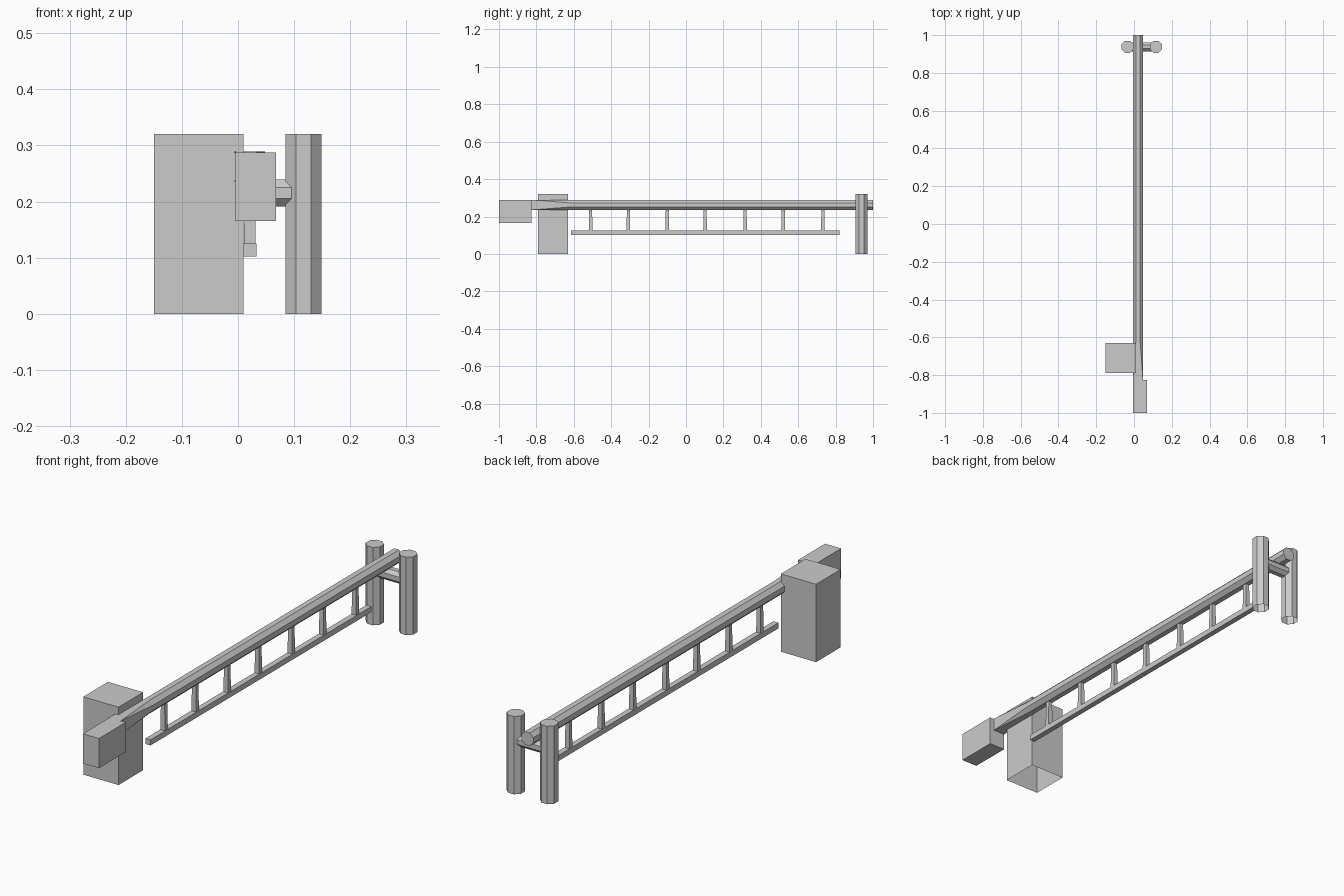
import bpy, bmesh, math

if "Cube" in bpy.data.objects:
    bpy.data.objects.remove(bpy.data.objects["Cube"])

T = math.tan(math.pi / 8)


def finish(name, bm):
    bmesh.ops.remove_doubles(bm, verts=bm.verts, dist=1e-5)
    bmesh.ops.recalc_face_normals(bm, faces=bm.faces)
    me = bpy.data.meshes.new(name)
    bm.to_mesh(me)
    bm.free()
    ob = bpy.data.objects.new(name, me)
    bpy.context.collection.objects.link(ob)
    return ob


def loft(name, loops, cap_start=True, cap_end=True):
    """Skin a series of matching point loops, optionally capped."""
    bm = bmesh.new()
    rings = [[bm.verts.new(p) for p in loop] for loop in loops]
    n = len(rings[0])
    # caps are made from their own points so that merged corners stay clean
    for a, b in zip(rings, rings[1:]):
        for i in range(n):
            j = (i + 1) % n
            bm.faces.new((a[i], a[j], b[j], b[i]))
    if cap_start:
        bm.faces.new(rings[0][::-1])
    if cap_end:
        bm.faces.new(rings[-1])
    return finish(name, bm)


def octagon(r, corner=T):
    """Flat-sided octagon; corner=1 collapses it to a square."""
    c = r * corner
    return [(r, -c), (r, c), (c, r), (-c, r), (-r, c), (-r, -c), (-c, -r), (c, -r)]


def rect(x0, x1, y0, y1, z):
    return [(x0, y0, z), (x1, y0, z), (x1, y1, z), (x0, y1, z)]


def box(name, x, y, z, bottom=True):
    return loft(name, [rect(*x, *y, z[0]), rect(*x, *y, z[1])], cap_start=bottom)


# Motor housing (open underneath) and counterweight
box("motor_housing", (-0.15, 0.01), (-0.79, -0.63), (0, 0.32), bottom=False)
box("counterweight", (-0.005, 0.068), (-1.0, -0.825), (0.165, 0.287))

# Barrier beam: square at the pivot, blending to an octagon
BX, BZ, BR = 0.021, 0.262, 0.027
stations = [(-0.83, 1), (-0.62, T), (1.0, T)]
loft("barrier_beam",
     [[(BX + u, y, BZ + v) for u, v in octagon(BR, c)] for y, c in stations],
     cap_start=False)

# Hanging lower rail and its tapered bars
box("lower_rail", (0.01, 0.033), (-0.615, 0.82), (0.102, 0.125))
for i, y in enumerate((-0.51, -0.308, -0.1, 0.102, 0.316, 0.52, 0.732)):
    loft(f"hanger_bar_{i + 1}", [
        rect(0.0105, 0.0315, y - 0.01, y + 0.01, 0.12),
        rect(0.0125, 0.0295, y - 0.008, y + 0.008, 0.245)])

# Rest stand: two octagonal posts (open underneath) and a crossbar
PY = 0.938
for side, x in (("left", -0.035), ("right", 0.117)):
    loft(f"{side}_post",
         [[(x + u, PY + v, z) for u, v in octagon(0.032)] for z in (0, 0.32)],
         cap_start=False)
loft("rest_crossbar",
     [[(x, PY + u, 0.215 + v) for u, v in octagon(0.024)] for x in (-0.015, 0.098)],
     cap_start=False, cap_end=False)
